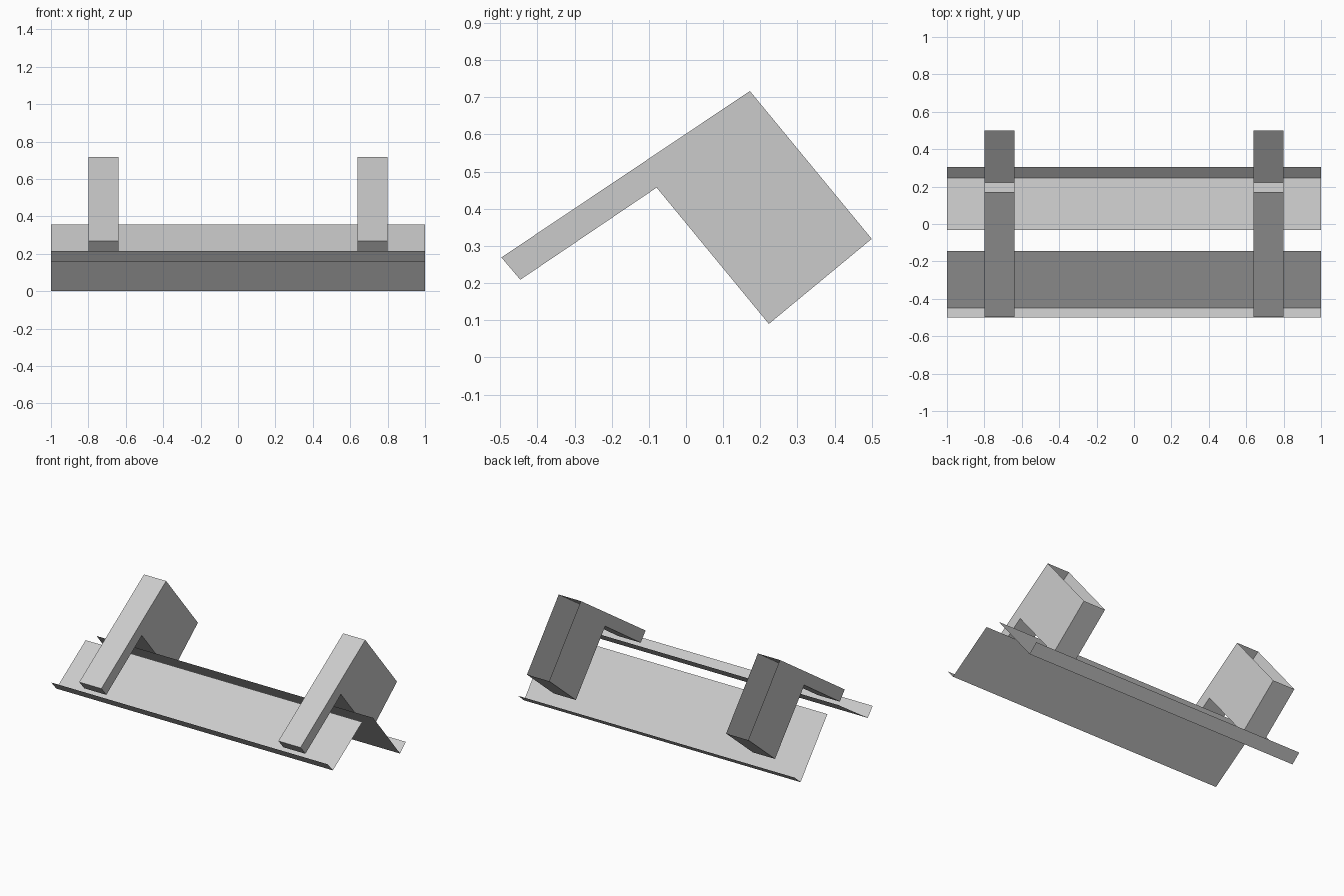
import bpy, bmesh

if "Cube" in bpy.data.objects:
    bpy.data.objects.remove(bpy.data.objects["Cube"])

grey = bpy.data.materials.new("light grey")
grey.diffuse_color = (0.6, 0.6, 0.6, 1)
grey.use_nodes = True
grey.node_tree.nodes["Principled BSDF"].inputs["Base Color"].default_value = grey.diffuse_color


def extrude_profile(name, profile, x0, x1, skip=(), closed=False):
    """Sweep a (y, z) profile along x; skip lists profile edges left open."""
    bm = bmesh.new()
    a = [bm.verts.new((x0, y, z)) for y, z in profile]
    b = [bm.verts.new((x1, y, z)) for y, z in profile]
    n = len(profile)
    for i in range(n if closed else n - 1):
        if i not in skip:
            j = (i + 1) % n
            bm.faces.new((a[i], a[j], b[j], b[i]))
    if closed:
        bm.faces.new(a[::-1])
        bm.faces.new(b)
    bmesh.ops.recalc_face_normals(bm, faces=bm.faces[:])
    mesh = bpy.data.meshes.new(name)
    bm.to_mesh(mesh)
    bm.free()
    mesh.materials.append(grey)
    obj = bpy.data.objects.new(name, mesh)
    bpy.context.collection.objects.link(obj)
    return obj


# Two folded sheets running the full length, each with a short lip
extrude_profile("front_sheet",
                [(-0.5, 0.214), (-0.449, 0.155), (-0.145, 0.355)], -1, 1)
extrude_profile("rear_sheet",
                [(-0.032, 0.339), (0.245, 0.0), (0.306, 0.053)], -1, 1)

# Hollow L-shaped brackets, open on the sloping rear side
bracket = [(-0.497, 0.269), (-0.446, 0.209), (-0.079, 0.457),
           (0.223, 0.09), (0.5, 0.319), (0.172, 0.717)]
for side, x in (("left", -0.72), ("right", 0.72)):
    extrude_profile(side + "_bracket", bracket, x - 0.08, x + 0.08,
                    skip=(4,), closed=True)
